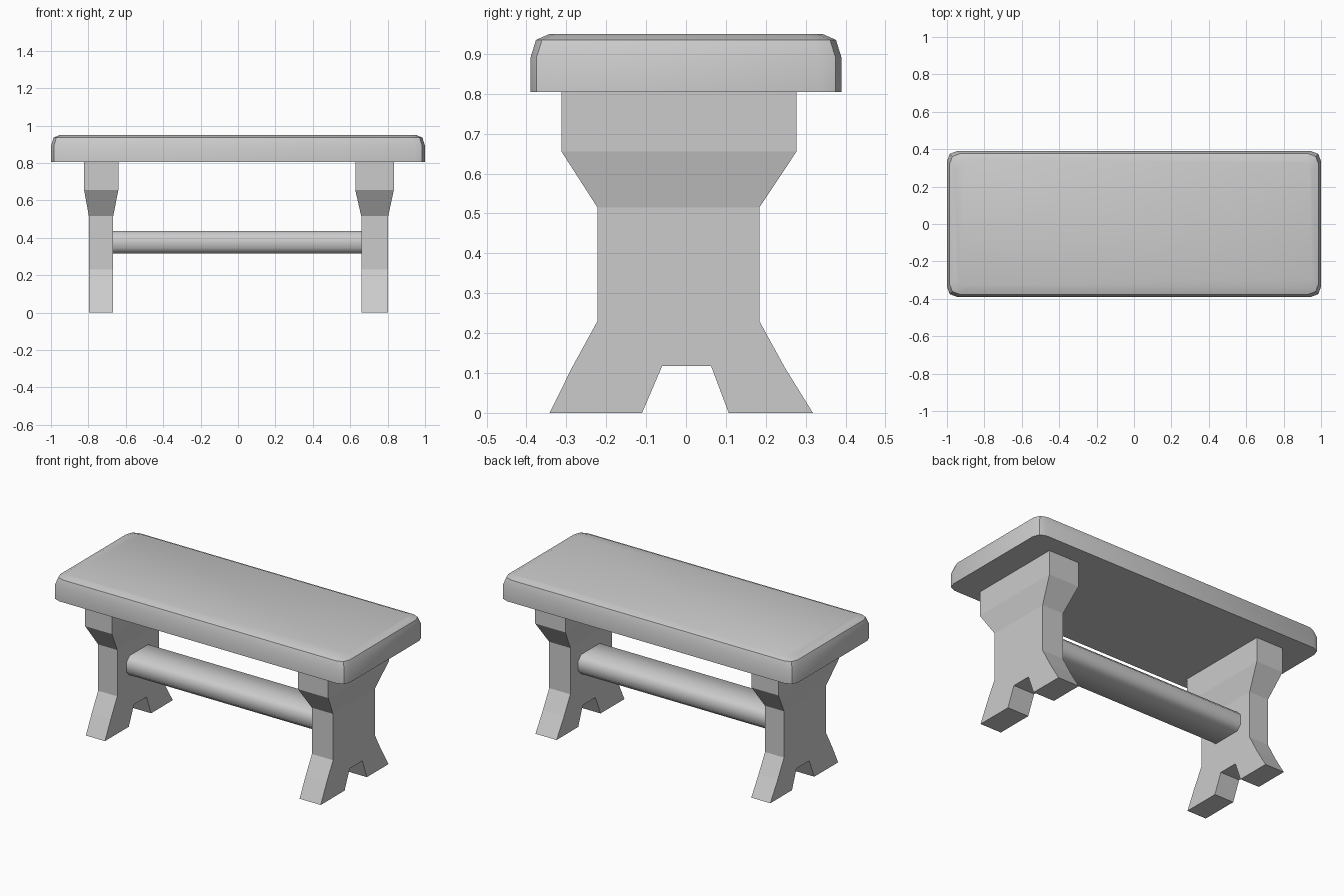
import bpy, math

if "Cube" in bpy.data.objects:
    bpy.data.objects.remove(bpy.data.objects["Cube"])


def loft(name, rings, smooth_angle=None):
    """Join equal-length closed rings with quads and cap both ends."""
    n = len(rings[0])
    verts = [p for ring in rings for p in ring]
    faces = [(r * n + i, r * n + (i + 1) % n, (r + 1) * n + (i + 1) % n, (r + 1) * n + i)
             for r in range(len(rings) - 1) for i in range(n)]
    faces += [tuple(reversed(range(n))), tuple(range(len(verts) - n, len(verts)))]
    mesh = bpy.data.meshes.new(name)
    mesh.from_pydata(verts, [], faces)
    obj = bpy.data.objects.new(name, mesh)
    bpy.context.collection.objects.link(obj)
    bpy.ops.object.select_all(action='DESELECT')
    bpy.context.view_layer.objects.active = obj
    obj.select_set(True)
    bpy.ops.object.mode_set(mode='EDIT')
    bpy.ops.mesh.select_all(action='SELECT')
    bpy.ops.mesh.normals_make_consistent(inside=False)
    bpy.ops.object.mode_set(mode='OBJECT')
    if smooth_angle:
        bpy.ops.object.shade_smooth_by_angle(angle=math.radians(smooth_angle))
    return obj


# Seat: rounded rectangle with a softened upper edge
def seat_ring(inset, z):
    a, b = 1.0 - inset, 0.39 - inset
    quarter = [(a, b - 0.055), (a - 0.015, b - 0.015), (a - 0.055, b)]
    ring = []
    for sx, sy in ((1, 1), (-1, 1), (-1, -1), (1, -1)):
        pts = quarter if sx * sy > 0 else quarter[::-1]
        ring += [(sx * x, sy * y, z) for x, y in pts]
    return ring


loft("seat", [seat_ring(i, z) for i, z in
              ((0, 0.805), (0, 0.89), (0.014, 0.935), (0.048, 0.95))], 40)

# Trestle legs: shaped side profile, thicker toward the top
PROFILE = [(-0.342, 0), (-0.285, 0.115), (-0.222, 0.23), (-0.222, 0.515),
           (-0.312, 0.655), (-0.312, 0.806), (0.277, 0.806), (0.277, 0.655),
           (0.184, 0.515), (0.184, 0.23), (0.247, 0.115), (0.318, 0),
           (0.107, 0), (0.063, 0.117), (-0.06, 0.117), (-0.11, 0)]


def leg(name, low, high):
    # split into a straight lower board and a flared upper block
    def rings(profile):
        return [[((high if z > 0.6 else low)[side], y, z) for y, z in profile]
                for side in (0, 1)]
    lower = [p for p in PROFILE if p[1] < 0.6]
    middle = [PROFILE[i] for i in (3, 4, 7, 8)]
    upper = [PROFILE[i] for i in (4, 5, 6, 7)]
    parts = [loft(name, rings(p)) for p in (lower, middle, upper)]
    bpy.ops.object.select_all(action='DESELECT')
    for p in parts:
        p.select_set(True)
    bpy.context.view_layer.objects.active = parts[0]
    bpy.ops.object.join()
    # weld the blocks and drop the hidden faces between them
    bpy.ops.object.mode_set(mode='EDIT')
    bpy.ops.mesh.select_all(action='SELECT')
    bpy.ops.mesh.remove_doubles(threshold=0.0005)
    bpy.ops.mesh.select_all(action='DESELECT')
    bpy.ops.mesh.select_mode(type='FACE')
    bpy.ops.mesh.select_interior_faces()
    bpy.ops.mesh.delete(type='FACE')
    bpy.ops.mesh.select_all(action='SELECT')
    bpy.ops.mesh.normals_make_consistent(inside=False)
    bpy.ops.object.mode_set(mode='OBJECT')


leg("left_leg", (-0.797, -0.667), (-0.823, -0.64))
leg("right_leg", (0.659, 0.803), (0.627, 0.833))

# Stretcher: chamfered rail between the legs
CY, CZ, HY, HZ, C = -0.012, 0.375, 0.12, 0.06, 0.03
section = [(HY, HZ - C), (HY - C, HZ), (C - HY, HZ), (-HY, HZ - C),
           (-HY, C - HZ), (C - HY, -HZ), (HY - C, -HZ), (HY, C - HZ)]
loft("stretcher", [[(x, CY + y, CZ + z) for y, z in section] for x in (-0.68, 0.672)], 50)
